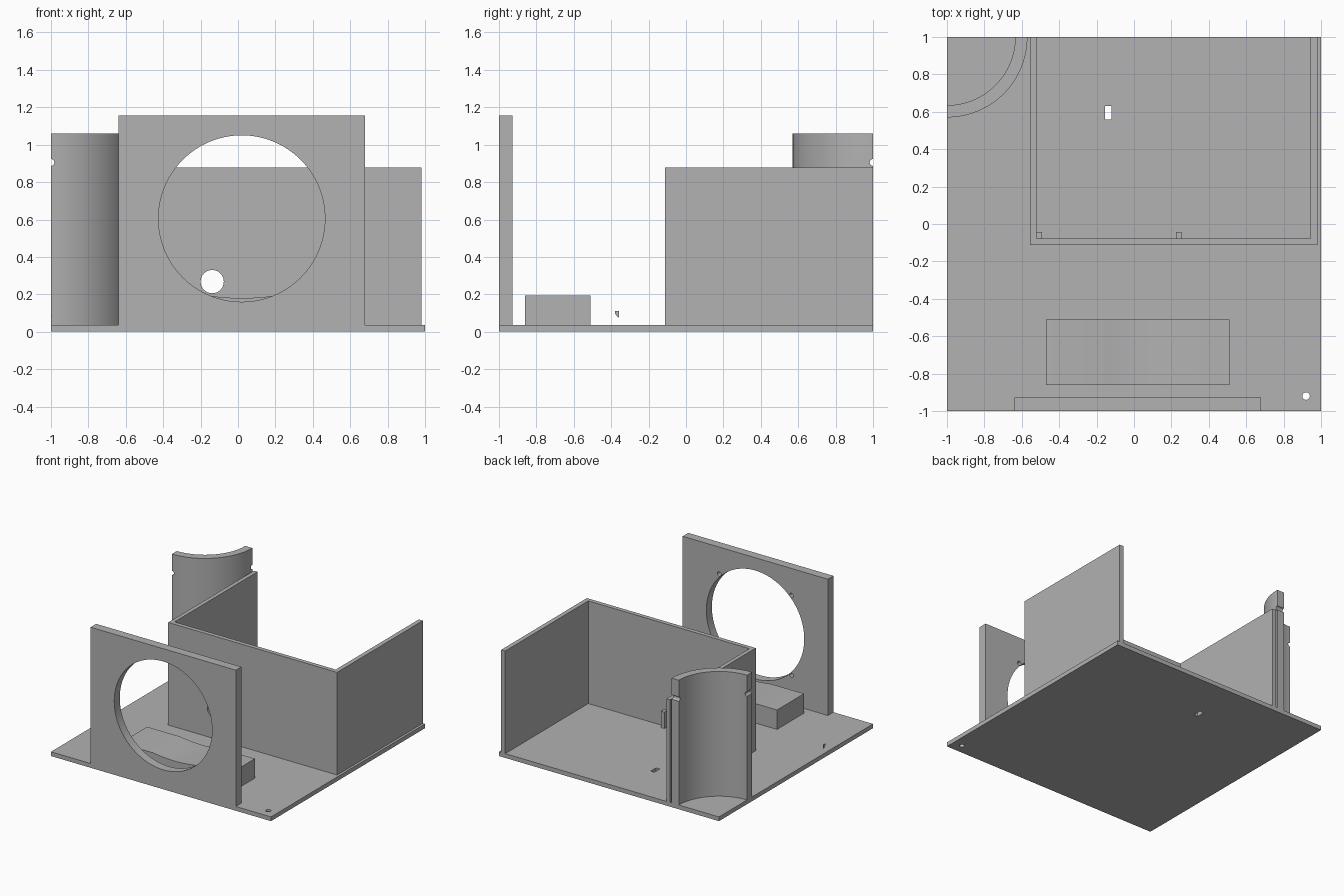
import bpy, bmesh, math
from mathutils import Vector, Matrix

if "Cube" in bpy.data.objects:
    bpy.data.objects.remove(bpy.data.objects["Cube"])

# Single plain grey material
GREY = (0.445, 0.445, 0.445, 1)
grey = bpy.data.materials.new("plain grey")
grey.use_nodes = True
grey.diffuse_color = GREY
grey.node_tree.nodes["Principled BSDF"].inputs["Base Color"].default_value = GREY


def finish(name, bm):
    bmesh.ops.recalc_face_normals(bm, faces=bm.faces)
    mesh = bpy.data.meshes.new(name)
    bm.to_mesh(mesh)
    bm.free()
    mesh.materials.append(grey)
    obj = bpy.data.objects.new(name, mesh)
    bpy.context.collection.objects.link(obj)
    return obj


def prism(name, points, direction):
    """Extrude a closed outline along a direction."""
    bm = bmesh.new()
    face = bm.faces.new([bm.verts.new(p) for p in points])
    new = bmesh.ops.extrude_face_region(bm, geom=[face])["geom"]
    verts = [v for v in new if isinstance(v, bmesh.types.BMVert)]
    bmesh.ops.translate(bm, verts=verts, vec=Vector(direction))
    return finish(name, bm)


def box(name, x, y, z):
    outline = [(x[0], y[0], z[0]), (x[1], y[0], z[0]), (x[1], y[1], z[0]), (x[0], y[1], z[0])]
    return prism(name, outline, (0, 0, z[1] - z[0]))


def rod(name, centre, radius, length, axis, segments=32):
    bm = bmesh.new()
    turn = {"X": Matrix.Rotation(math.pi / 2, 4, "Y"),
            "Y": Matrix.Rotation(math.pi / 2, 4, "X"),
            "Z": Matrix.Identity(4)}[axis]
    bmesh.ops.create_cone(bm, cap_ends=True, segments=segments, radius1=radius,
                          radius2=radius, depth=length,
                          matrix=Matrix.Translation(centre) @ turn)
    return finish(name, bm)


def cut(target, cutter):
    mod = target.modifiers.new("cut", "BOOLEAN")
    mod.operation = "DIFFERENCE"
    mod.solver = "EXACT"
    mod.object = cutter
    cutter.hide_render = True
    bpy.context.view_layer.objects.active = target
    bpy.ops.object.modifier_apply(modifier=mod.name)
    bpy.data.objects.remove(cutter)


def smooth(obj):
    bpy.ops.object.select_all(action="DESELECT")
    obj.select_set(True)
    bpy.context.view_layer.objects.active = obj
    bpy.ops.object.shade_smooth_by_angle(angle=math.radians(25))


FLOOR = 0.035

# Base plate with cable slot and corner hole
base = box("base_plate", (-1, 1), (-1, 1), (0, FLOOR))
cut(base, box("slot_cutter", (-0.155, -0.12), (0.56, 0.63), (-0.1, 0.1)))
cut(base, rod("corner_cutter", (0.92, -0.92, 0), 0.02, 0.3, "Z"))
smooth(base)

# Front panel with large round opening and four blind screw holes behind
panel = box("front_panel", (-0.64, 0.68), (-1, -0.928), (0, 1.155))
cx, cz = 0.02, 0.605
cut(panel, rod("opening_cutter", (cx, -0.96, cz), 0.445, 0.4, "Y", 128))
for sx in (-1, 1):
    for sz in (-1, 1):
        cut(panel, rod("screw_cutter", (cx + sx * 0.328, -0.928, cz + sz * 0.328),
                       0.018, 0.08, "Y", 16))
smooth(panel)

# Three-sided compartment, open at the back
outline = [(-0.555, 1), (-0.555, -0.113), (0.98, -0.113), (0.98, 1),
           (0.943, 1), (0.943, -0.078), (-0.522, -0.078), (-0.522, 1)]
walls = prism("compartment_walls", [(x, y, FLOOR) for x, y in outline], (0, 0, 0.878 - FLOOR))
cut(walls, rod("cable_cutter", (-0.138, -0.1, 0.268), 0.062, 0.2, "Y", 48))
smooth(walls)

# Small posts against the inside of the compartment wall
for name, x in (("right_post", -0.522), ("left_post", 0.225)):
    box(name, (x, x + 0.03), (-0.08, -0.042), (FLOOR, 0.17))

# Quarter tube in the back corner, notched at both ends
N = 40
angles = [-math.pi / 2 * i / N for i in range(N + 1)]
ring = [(-1 + 0.43 * math.cos(a), 1 + 0.43 * math.sin(a), FLOOR) for a in angles]
ring += [(-1 + 0.365 * math.cos(a), 1 + 0.365 * math.sin(a), FLOOR) for a in reversed(angles)]
tube = prism("quarter_tube", ring, (0, 0, 1.06 - FLOOR))
cut(tube, rod("notch_cutter", (-0.6, 1, 0.905), 0.018, 0.3, "X"))
cut(tube, rod("notch_cutter", (-1, 0.6, 0.905), 0.018, 0.3, "Y"))
smooth(tube)

# Support block with a shallow cradle on top
block = box("support_block", (-0.47, 0.51), (-0.86, -0.51), (FLOOR, 0.195))
cut(block, rod("cradle_cutter", (cx, -0.685, 0.18 + 1.21), 1.21, 0.6, "Y", 256))
smooth(block)

# Thin tapered sliver at the right edge
sliver = [(-0.38, 0.11), (-0.358, 0.11), (-0.358, 0.076), (-0.366, 0.08), (-0.38, 0.097)]
prism("edge_sliver", [(-1, y, z) for y, z in sliver], (0.004, 0, 0))
